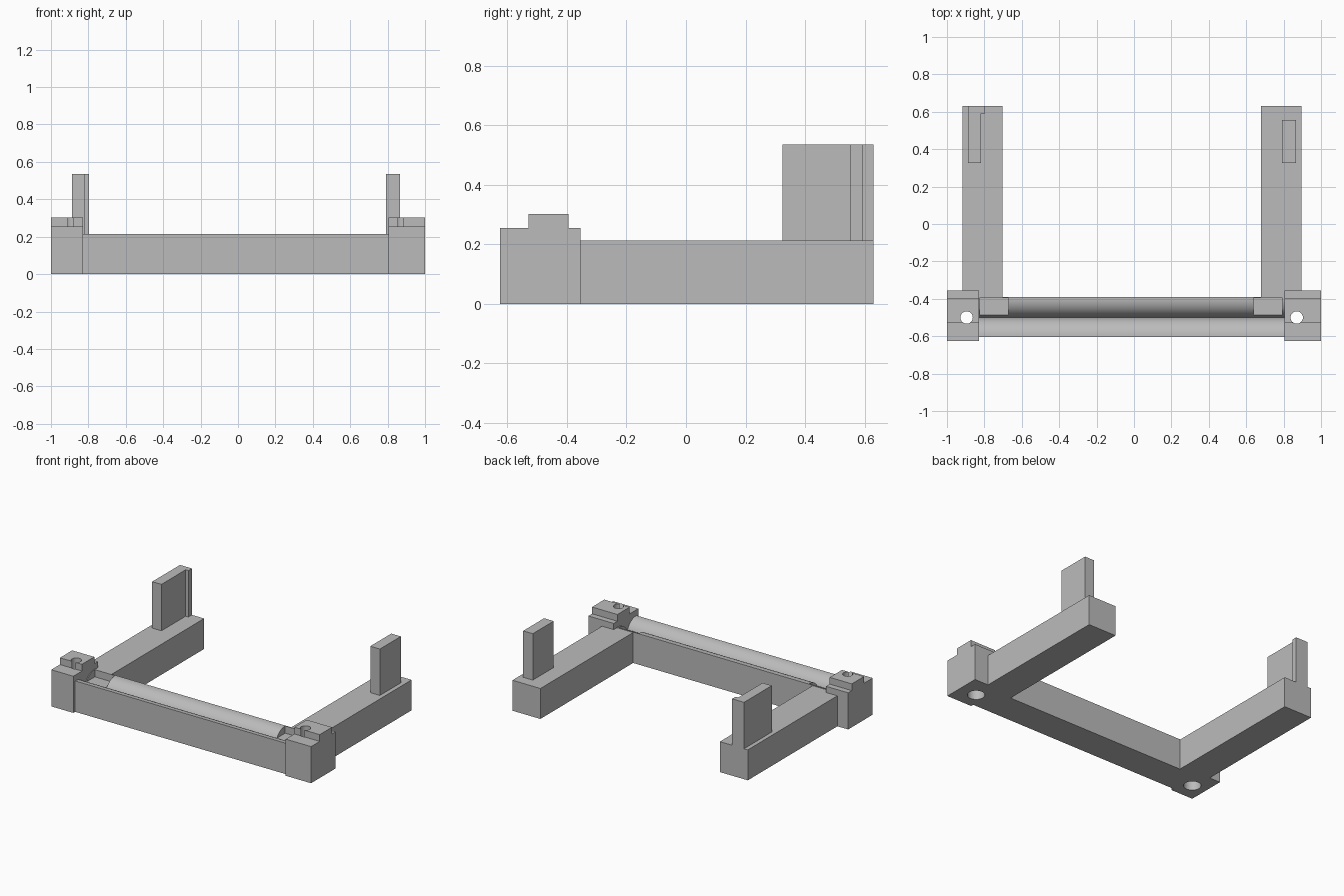
import bpy, bmesh, math

cube = bpy.data.objects.get("Cube")
if cube:
    bpy.data.objects.remove(cube, do_unlink=True)

grey = bpy.data.materials.new("plain_grey")
grey.use_nodes = True
grey.diffuse_color = (0.5, 0.5, 0.5, 1)
grey.node_tree.nodes["Principled BSDF"].inputs["Base Color"].default_value = (0.5, 0.5, 0.5, 1)


def prism(name, outline, start, end, place):
    """Extrude a 2D outline between start and end; place maps (u, v, w) to xyz."""
    bm = bmesh.new()
    rings = [[bm.verts.new(place(u, v, w)) for u, v in outline] for w in (start, end)]
    for ring in rings:
        bm.faces.new(ring)
    for i in range(len(outline)):
        j = (i + 1) % len(outline)
        bm.faces.new((rings[0][i], rings[0][j], rings[1][j], rings[1][i]))
    bmesh.ops.recalc_face_normals(bm, faces=bm.faces)
    mesh = bpy.data.meshes.new(name)
    bm.to_mesh(mesh)
    bm.free()
    mesh.materials.append(grey)
    obj = bpy.data.objects.new(name, mesh)
    bpy.context.collection.objects.link(obj)
    return obj


def along_x(u, v, w):
    return (w, u, v)


def along_z(u, v, w):
    return (u, v, w)


def box(name, x0, x1, y0, y1, z0, z1):
    return prism(name, [(x0, y0), (x1, y0), (x1, y1), (x0, y1)], z0, z1, along_z)


def cylinder(name, x, y, radius, z0, z1):
    turns = [math.tau * i / 32 for i in range(32)]
    ring = [(x + radius * math.cos(a), y + radius * math.sin(a)) for a in turns]
    return prism(name, ring, z0, z1, along_z)


def activate(obj):
    bpy.ops.object.select_all(action="DESELECT")
    obj.select_set(True)
    bpy.context.view_layer.objects.active = obj


def cut(obj, cutters):
    for cutter in cutters:
        cutter.hide_render = True
        mod = obj.modifiers.new("cut", "BOOLEAN")
        mod.operation = "DIFFERENCE"
        mod.solver = "EXACT"
        mod.object = cutter
        activate(obj)
        bpy.ops.object.modifier_apply(modifier=mod.name)
        bpy.data.objects.remove(cutter, do_unlink=True)
    activate(obj)
    bpy.ops.object.shade_smooth_by_angle(angle=math.radians(30))


BAR_TOP = 0.215
FRONT, BACK, VALLEY, R = -0.605, -0.39, -0.5, 0.1

# Cross bar: two rounded shoulders meeting in a valley
steps = [math.pi / 2 * i / 12 for i in range(13)]
back_curve = [(VALLEY + R - R * math.sin(a), BAR_TOP - R + R * math.cos(a)) for a in steps]
front_curve = [(2 * VALLEY - y, z) for y, z in reversed(back_curve[:-1])]
profile = [(FRONT, 0), (BACK, 0), (BACK, BAR_TOP)] + back_curve + front_curve + [(FRONT, BAR_TOP)]
bar = prism("cross_bar", profile, -0.83, 0.805, along_x)

# Shallow pockets at both ends of the back shoulder
cut(bar, [box("pocket_cutter", x, x + 0.155, -0.49, -0.396, 0.165, 0.3)
          for x in (-0.825, 0.64)])

# Stepped end blocks with a bolt hole widened from below
block_profile = [(-0.625, 0), (-0.355, 0), (-0.355, 0.255), (-0.395, 0.255),
                 (-0.395, 0.302), (-0.53, 0.302), (-0.53, 0.255), (-0.625, 0.255)]
for side, x0, x1, hole in (("right", -1, -0.83, -0.895), ("left", 0.805, 1, 0.87)):
    block = prism(side + "_end_block", block_profile, x0, x1, along_x)
    cut(block, [cylinder("bore_cutter", hole, -0.5, 0.033, -0.1, 0.5),
                cylinder("counterbore_cutter", hole, -0.5, 0.055, -0.1, 0.15)])

# Side arms
for side, x0 in (("right", -0.917), ("left", 0.68)):
    box(side + "_arm", x0, x0 + 0.215, BACK, 0.63, 0, 0.212)

# Upright posts, one of them with a small stop lip at the back
prism("right_post", [(-0.888, 0.325), (-0.817, 0.325), (-0.817, 0.592), (-0.796, 0.592),
                     (-0.796, 0.63), (-0.888, 0.63)], 0.212, 0.535, along_z)
box("left_post", 0.791, 0.865, 0.325, 0.555, 0.212, 0.535)
